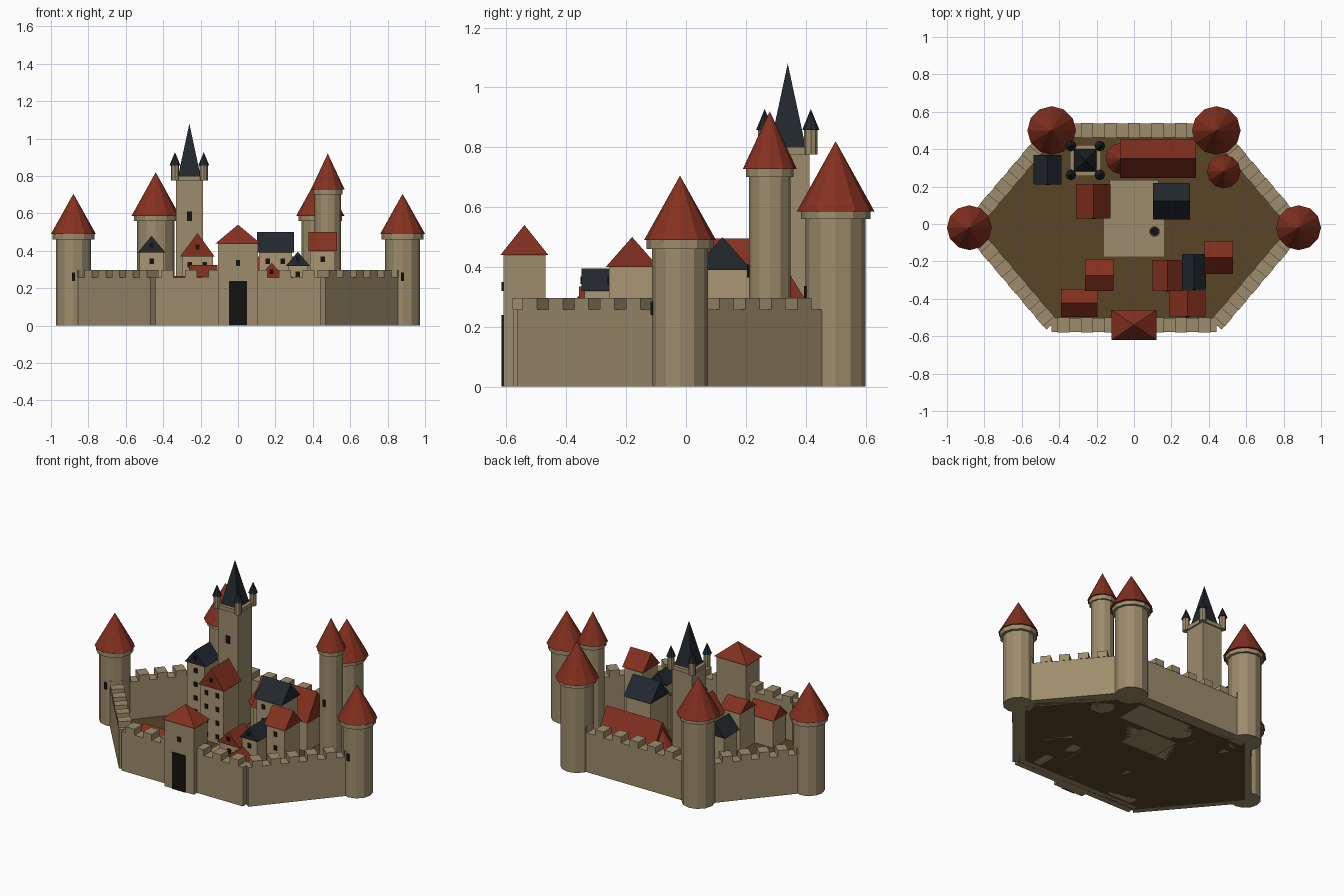
import bpy, bmesh, math
from mathutils import Matrix, Vector

cube = bpy.data.objects.get("Cube")
if cube:
    bpy.data.objects.remove(cube, do_unlink=True)


def material(name, rgb):
    m = bpy.data.materials.new(name)
    m.use_nodes = True
    m.diffuse_color = (*rgb, 1)
    bsdf = m.node_tree.nodes["Principled BSDF"]
    bsdf.inputs["Base Color"].default_value = (*rgb, 1)
    bsdf.inputs["Roughness"].default_value = 0.9
    return m


STONE = material("stone", (0.34, 0.265, 0.15))
PLASTER = material("plaster", (0.4, 0.31, 0.175))
RED = material("red_tile", (0.23, 0.03, 0.014))
SLATE = material("slate", (0.015, 0.021, 0.027))
BLACK = material("opening", (0.007, 0.006, 0.005))
EARTH = material("earth", (0.1, 0.058, 0.02))


def finish(name, bm, mat):
    bmesh.ops.recalc_face_normals(bm, faces=bm.faces)
    mesh = bpy.data.meshes.new(name)
    bm.to_mesh(mesh)
    bm.free()
    mesh.materials.append(mat)
    ob = bpy.data.objects.new(name, mesh)
    bpy.context.collection.objects.link(ob)
    return ob


def add_box(bm, x, y, z0, sx, sy, sz, angle=0):
    m = (Matrix.Translation((x, y, z0 + sz / 2)) @ Matrix.Rotation(angle, 4, 'Z')
         @ Matrix.Diagonal((sx, sy, sz, 1)))
    bmesh.ops.create_cube(bm, size=1, matrix=m)


def box(name, mat, *dims):
    bm = bmesh.new()
    add_box(bm, *dims)
    return finish(name, bm, mat)


def cone(name, mat, x, y, z0, z1, r0, r1, sides=12):
    bm = bmesh.new()
    bmesh.ops.create_cone(bm, cap_ends=True, segments=sides, radius1=r0, radius2=r1,
                          depth=z1 - z0, matrix=Matrix.Translation((x, y, (z0 + z1) / 2)))
    return finish(name, bm, mat)


def extrude(name, mat, points, vec):
    # Extrude a flat outline along a vector
    bm = bmesh.new()
    face = bm.faces.new([bm.verts.new(p) for p in points])
    new = bmesh.ops.extrude_face_region(bm, geom=[face], use_keep_orig=True)["geom"]
    verts = [g for g in new if isinstance(g, bmesh.types.BMVert)]
    bmesh.ops.translate(bm, verts=verts, vec=vec)
    return finish(name, bm, mat)


def pyramid(name, mat, x, y, z0, z1, hx, hy):
    bm = bmesh.new()
    base = [bm.verts.new((x + a * hx, y + b * hy, z0))
            for a, b in ((-1, -1), (1, -1), (1, 1), (-1, 1))]
    apex = bm.verts.new((x, y, z1))
    bm.faces.new(base)
    for i in range(4):
        bm.faces.new((base[i], base[(i + 1) % 4], apex))
    return finish(name, bm, mat)


def gable(name, mat, x, y, hx, hy, z0, z1, ridge):
    if ridge == 'x':
        pts = [(x - hx, y - hy, z0), (x - hx, y + hy, z0), (x - hx, y, z1)]
        extrude(name, mat, pts, (2 * hx, 0, 0))
    else:
        pts = [(x - hx, y - hy, z0), (x + hx, y - hy, z0), (x, y - hy, z1)]
        extrude(name, mat, pts, (0, 2 * hy, 0))


def house(name, roof, x, y, hx, hy, eave, top, ridge):
    wx, wy = hx - 0.01, hy - 0.01
    box(name + "_walls", PLASTER, x, y, 0, 2 * wx, 2 * wy, eave)
    gable(name + "_roof", roof, x, y, hx, hy, eave, top, ridge)
    # Rows of front windows, plus one in a front gable
    bm = bmesh.new()
    z = eave - 0.06
    cols = (-0.04, 0.04) if hx > 0.085 else (0,)
    while z > 0.04:
        for c in cols:
            add_box(bm, x + c, y - wy, z, 0.024, 0.008, 0.03)
        z -= 0.09
    if ridge == 'y':
        add_box(bm, x, y - hy, eave + (top - eave) * 0.3, 0.022, 0.008, 0.026)
    finish(name + "_windows", bm, BLACK)


def tower(name, x, y, r, collar, height, eave, top, roof_r):
    cone(name + "_body", STONE, x, y, 0, height, r, r)
    cone(name + "_collar", STONE, x, y, height, eave, collar, collar)
    cone(name + "_roof", RED, x, y, eave, top, roof_r, 0)
    box(name + "_slit", BLACK, x, y - r, height * 0.52, 0.016, 0.012, 0.045)


# Ground and paved court
corners = [(-0.44, -0.54), (0.44, -0.54), (0.88, -0.02),
           (0.44, 0.5), (-0.44, 0.5), (-0.88, -0.02)]
extrude("ground", EARTH, [(x, y, 0) for x, y in corners], (0, 0, 0.01))
box("court", STONE, 0, -0.0675, 0, 0.32, 0.215, 0.016)
box("upper_court", STONE, 0, 0.1375, 0, 0.26, 0.195, 0.024)
cone("well", STONE, 0.11, -0.04, 0.01, 0.045, 0.03, 0.03, 10)
cone("well_opening", BLACK, 0.11, -0.04, 0.04, 0.049, 0.025, 0.025, 10)

# Curtain walls with battlements
for i, start in enumerate(corners):
    a, b = Vector(start), Vector(corners[(i + 1) % 6])
    d, mid = b - a, (a + b) / 2
    angle = math.atan2(d.y, d.x)
    box(f"curtain_wall_{i + 1}", STONE, mid.x, mid.y, 0, d.length, 0.075, 0.257, angle)
    bm = bmesh.new()
    count = round(d.length / 0.122)
    for k in range(count):
        p = a + d * ((k + 0.5) / count)
        add_box(bm, p.x, p.y, 0.257, 0.063, 0.08, 0.04, angle)
    finish(f"battlements_{i + 1}", bm, STONE)

# Round towers
for side, s in (("left", 1), ("right", -1)):
    tower(f"{side}_side_tower", s * 0.88, -0.02, 0.093, 0.112, 0.46, 0.49, 0.705, 0.12)
    tower(f"{side}_back_tower", s * 0.44, 0.5, 0.1, 0.116, 0.56, 0.585, 0.82, 0.13)
tower("inner_tower", 0.48, 0.28, 0.07, 0.08, 0.7, 0.728, 0.92, 0.09)

# Gatehouse
box("gatehouse", STONE, 0, -0.54, 0, 0.215, 0.14, 0.44)
pyramid("gatehouse_roof", RED, 0, -0.54, 0.44, 0.54, 0.12, 0.08)
box("gate", BLACK, 0, -0.61, 0, 0.095, 0.012, 0.24)
box("gate_window", BLACK, 0, -0.61, 0.32, 0.024, 0.012, 0.03)

# Keep with corner turrets
KX, KY = -0.26, 0.34
box("keep", STONE, KX, KY, 0, 0.145, 0.145, 0.775)
box("keep_parapet", STONE, KX, KY, 0.775, 0.165, 0.165, 0.025)
pyramid("keep_spire", SLATE, KX, KY, 0.8, 1.08, 0.06, 0.06)
box("keep_window", BLACK, KX, KY - 0.0725, 0.56, 0.026, 0.01, 0.05)
for n, (a, b) in enumerate(((-1, -1), (1, -1), (1, 1), (-1, 1)), 1):
    tx, ty = KX + a * 0.077, KY + b * 0.077
    cone(f"turret_{n}", STONE, tx, ty, 0.775, 0.857, 0.022, 0.022, 8)
    cone(f"turret_roof_{n}", SLATE, tx, ty, 0.857, 0.928, 0.029, 0, 8)

# Great hall with rounded end
house("great_hall", RED, 0.128, 0.35, 0.203, 0.105, 0.2, 0.37, 'x')
cone("hall_apse", PLASTER, -0.068, 0.35, 0, 0.2, 0.072, 0.072)
cone("hall_apse_roof", RED, -0.068, 0.35, 0.2, 0.33, 0.084, 0)

# Town houses
house("west_house", SLATE, -0.462, 0.29, 0.075, 0.078, 0.39, 0.48, 'y')
house("court_house", RED, -0.217, 0.122, 0.092, 0.092, 0.37, 0.495, 'y')
house("east_hall", SLATE, 0.2, 0.122, 0.099, 0.098, 0.39, 0.5, 'x')
house("market_house", RED, -0.185, -0.275, 0.076, 0.084, 0.262, 0.325, 'x')
house("stable", RED, -0.293, -0.422, 0.098, 0.074, 0.19, 0.265, 'x')
house("small_house", RED, 0.18, -0.275, 0.08, 0.083, 0.25, 0.335, 'y')
house("narrow_house", SLATE, 0.32, -0.255, 0.064, 0.094, 0.32, 0.395, 'y')
house("guard_house", RED, 0.285, -0.425, 0.098, 0.07, 0.19, 0.265, 'y')
house("east_house", RED, 0.452, -0.18, 0.076, 0.088, 0.4, 0.5, 'x')
